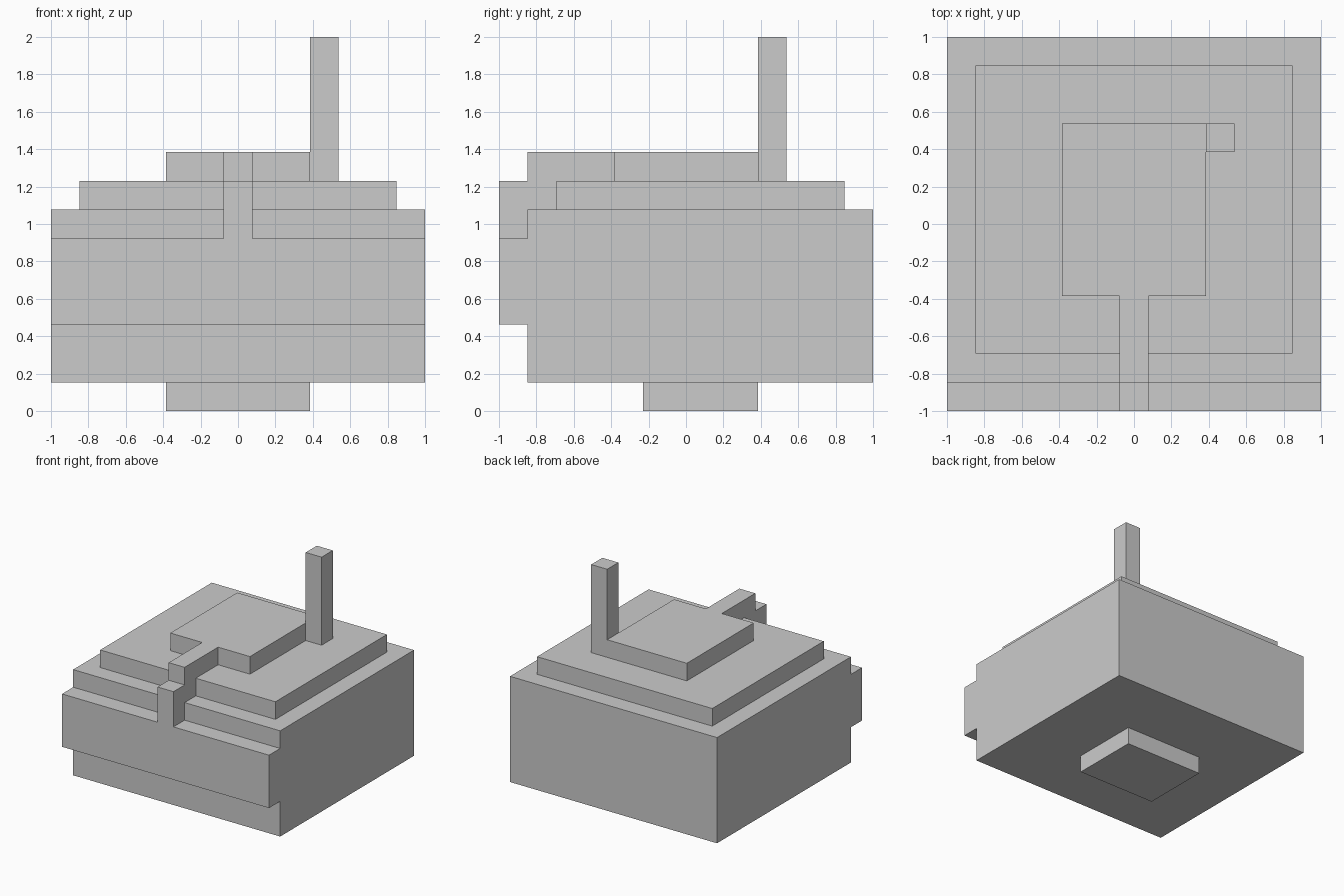
import bpy, bmesh

if "Cube" in bpy.data.objects:
    bpy.data.objects.remove(bpy.data.objects["Cube"])

U = 2 / 13  # the model sits on a regular grid, 13 units to its longest side


def grid(v):
    return v * U - 1


def extrude_profile(name, x0, x1, profile):
    """Extrude a side profile of (y, z) grid points from x0 to x1."""
    bm = bmesh.new()
    face = bm.faces.new([bm.verts.new((grid(x0), grid(y), z * U)) for y, z in profile])
    out = bmesh.ops.extrude_face_region(bm, geom=[face])
    moved = [g for g in out["geom"] if isinstance(g, bmesh.types.BMVert)]
    bmesh.ops.translate(bm, verts=moved, vec=((x1 - x0) * U, 0, 0))
    bmesh.ops.recalc_face_normals(bm, faces=bm.faces)
    mesh = bpy.data.meshes.new(name)
    bm.to_mesh(mesh)
    bm.free()
    obj = bpy.data.objects.new(name, mesh)
    bpy.context.collection.objects.link(obj)
    return obj


def box(name, x, y, z):
    """Box from (min, max) grid ranges."""
    return extrude_profile(name, *x, [(y[0], z[0]), (y[1], z[0]), (y[1], z[1]), (y[0], z[1])])


# Main body with the raised band across its front
extrude_profile("body", 0, 13, [
    (1, 1), (13, 1), (13, 7), (1, 7), (1, 6), (0, 6), (0, 3), (1, 3)])

# Foot under the body
box("foot", (4, 9), (5, 9), (0, 1))

# Stepped top
box("lower_top_step", (1, 12), (2, 12), (7, 8))
box("upper_top_step", (4, 9), (4, 10), (8, 9))

# Stepped strip running from the top down over the front
extrude_profile("front_strip", 6, 7, [
    (0, 6), (0, 8), (1, 8), (1, 9), (4, 9), (4, 8), (2, 8), (2, 7), (1, 7), (1, 6)])

# Upright post beside the top step
box("post", (9, 10), (9, 10), (8, 13))
